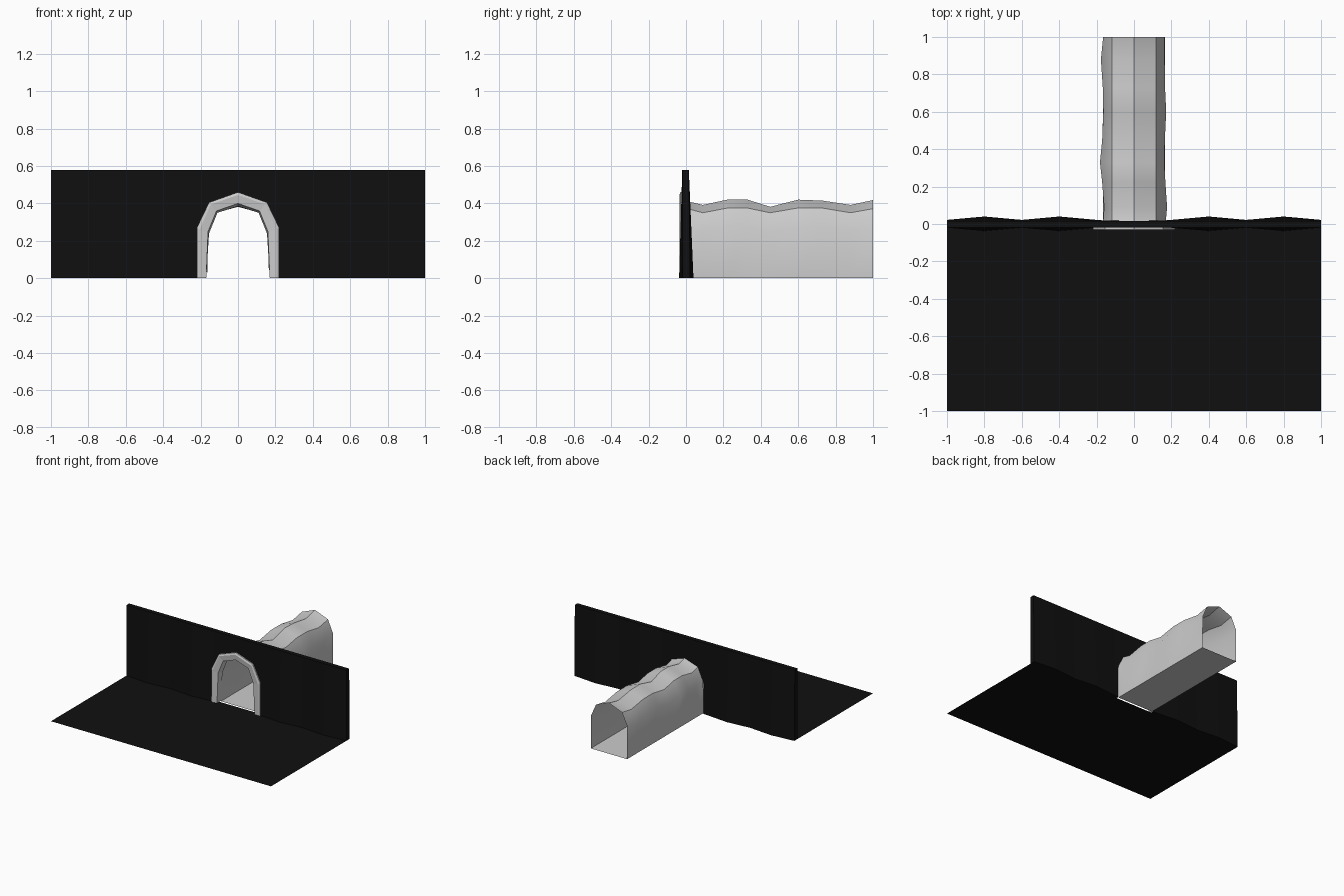
import bpy, bmesh

if "Cube" in bpy.data.objects:
    bpy.data.objects.remove(bpy.data.objects["Cube"])


def make(name, bm, mat=None):
    bmesh.ops.recalc_face_normals(bm, faces=bm.faces)
    me = bpy.data.meshes.new(name)
    bm.to_mesh(me)
    bm.free()
    ob = bpy.data.objects.new(name, me)
    bpy.context.collection.objects.link(ob)
    if mat:
        me.materials.append(mat)
    return ob


def loft(name, loops, closed=True, caps=False, mat=None):
    """Skin quads between matching point loops."""
    bm = bmesh.new()
    rings = [[bm.verts.new(p) for p in loop] for loop in loops]
    n = len(rings[0])
    for a, b in zip(rings, rings[1:]):
        for i in range(n if closed else n - 1):
            j = (i + 1) % n
            bm.faces.new((a[i], a[j], b[j], b[i]))
    if caps:
        bm.faces.new(rings[0])
        bm.faces.new(rings[-1])
    return make(name, bm, mat)


def arch(half, y):
    """Mirror a right-hand half profile (base to crown) into a full arch."""
    right = [(x, y, z) for x, z in half]
    return right + [(-x, y, z) for x, z in half[-2::-1]]


black = bpy.data.materials.new("black")
black.diffuse_color = (0.005, 0.005, 0.005, 1)
black.use_nodes = True
black.node_tree.nodes["Principled BSDF"].inputs["Base Color"].default_value = black.diffuse_color

# Ground in front of the wall
bm = bmesh.new()
bm.faces.new([bm.verts.new(p) for p in
              ((-1, -1, 0), (1, -1, 0), (1, 0, 0), (-1, 0, 0))])
# leave the tunnel floor clear of overlap: ground stops at the wall centre
make("ground", bm, black)

# Wall, straight at the top and zigzag at the foot
sections = []
for i in range(11):
    x = -1 + 0.2 * i
    out = 0.04 if i in (1, 3, 7, 9) else 0.022
    sections.append([(x, -out + 0.003, 0), (x, out, 0),
                     (x, 0.015, 0.58), (x, -0.02, 0.58)])
wall = loft("wall", sections, caps=True, mat=black)

# Opening cut through the wall
hole = [(0.175, -0.1), (0.175, 0.25), (0.12, 0.37), (0, 0.41)]
cutter = loft("opening_cutter", [arch(hole, -0.2), arch(hole, 0.2)], caps=True)
cut = wall.modifiers.new("opening", "BOOLEAN")
cut.operation = "DIFFERENCE"
cut.solver = "EXACT"
cut.object = cutter
bpy.context.view_layer.objects.active = wall
wall.select_set(True)
bpy.ops.object.modifier_apply(modifier=cut.name)
bpy.data.objects.remove(cutter)

# Arch trim around the opening
outer = [(0.22, 0), (0.22, 0.27), (0.155, 0.405), (0, 0.46)]
front = [(0.205, 0), (0.205, 0.26), (0.145, 0.395), (0, 0.445)]
inner = [(0.17, 0), (0.16, 0.25), (0.115, 0.36), (0, 0.40)]
back = [(0.17, 0), (0.155, 0.24), (0.11, 0.35), (0, 0.385)]
loft("arch_trim", [arch(outer, -0.015), arch(outer, -0.03), arch(front, -0.036),
                   arch(inner, -0.03), arch(back, 0.02)], closed=False)

# Tunnel: y, left width, right width, shoulder height, crown height
stations = [(0.015, 0.165, 0.17, 0.37, 0.41), (0.09, 0.16, 0.177, 0.35, 0.392),
            (0.22, 0.17, 0.168, 0.375, 0.42), (0.33, 0.182, 0.162, 0.375, 0.42),
            (0.45, 0.17, 0.165, 0.35, 0.382), (0.60, 0.164, 0.172, 0.376, 0.42),
            (0.73, 0.167, 0.166, 0.375, 0.415), (0.88, 0.177, 0.164, 0.35, 0.392),
            (1.0, 0.165, 0.162, 0.372, 0.418)]
loops = []
for y, l, r, s, c in stations:
    side = s - 0.1
    loops.append([(0.165, y, 0), (r, y, side), (0.118, y, s), (0, y, c),
                  (-0.118, y, s), (-l, y, side), (-0.165, y, 0)])
tunnel = loft("tunnel", loops)
bpy.ops.object.select_all(action="DESELECT")
tunnel.select_set(True)
bpy.context.view_layer.objects.active = tunnel
bpy.ops.object.shade_smooth_by_angle(angle=0.6)
